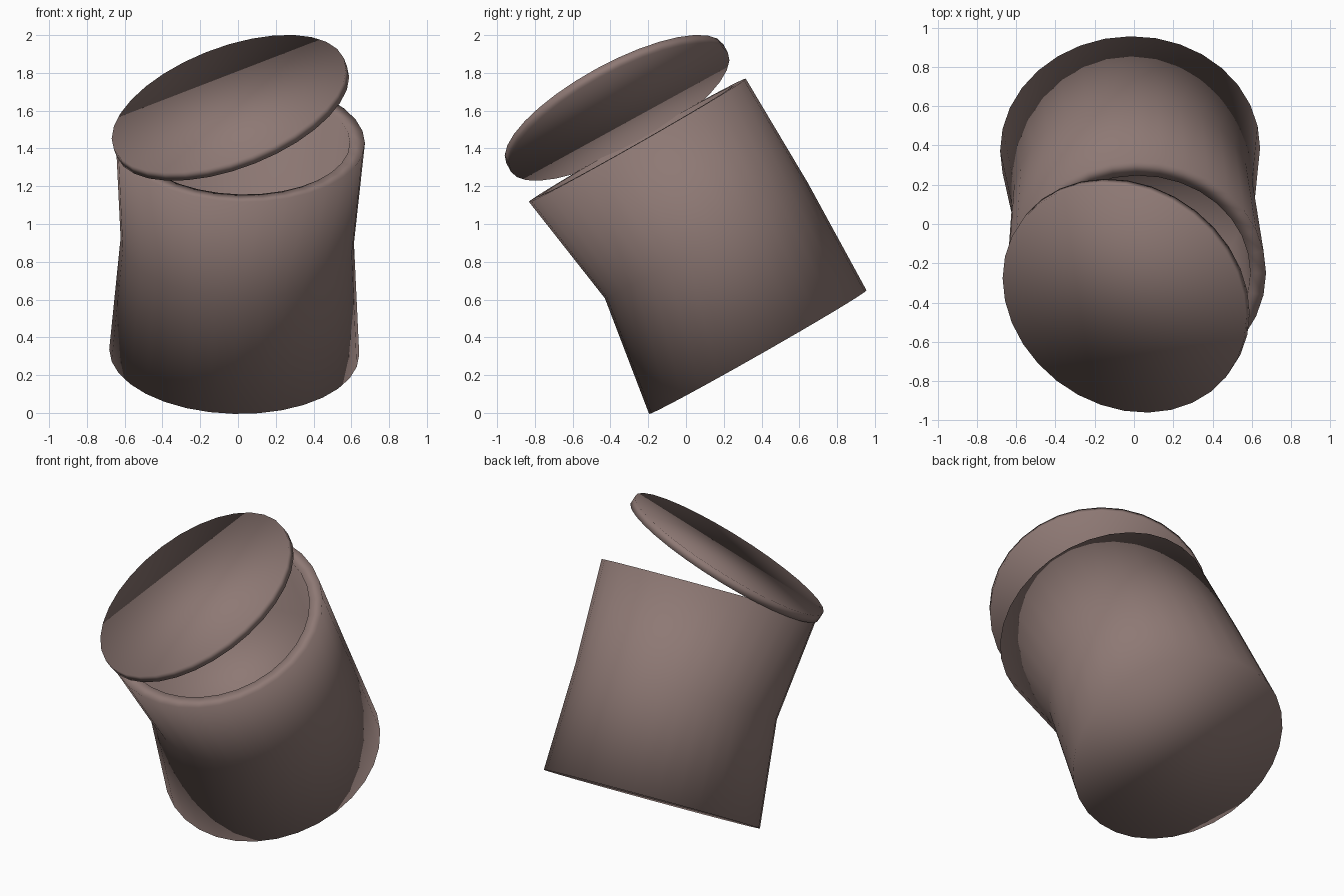
import bpy, bmesh, math
from mathutils import Matrix, Vector

if "Cube" in bpy.data.objects:
    bpy.data.objects.remove(bpy.data.objects["Cube"])

SIDES = 32


def lathe(name, rings, matrix):
    """Stack rings (radius, height, y_shift) and cap both ends."""
    bm = bmesh.new()
    loops = []
    for r, z, dy in rings:
        loops.append([bm.verts.new((r * math.cos(a), r * math.sin(a) + dy, z))
                      for a in (2 * math.pi * i / SIDES for i in range(SIDES))])
    for lo, hi in zip(loops, loops[1:]):
        for i in range(SIDES):
            j = (i + 1) % SIDES
            bm.faces.new((lo[i], lo[j], hi[j], hi[i]))
    bm.faces.new(loops[0][::-1])
    bm.faces.new(loops[-1])
    bmesh.ops.recalc_face_normals(bm, faces=bm.faces)
    for f in bm.faces:
        f.smooth = True
    mesh = bpy.data.meshes.new(name)
    bm.to_mesh(mesh)
    bm.free()
    obj = bpy.data.objects.new(name, mesh)
    bpy.context.collection.objects.link(obj)
    obj.matrix_world = matrix
    mat = bpy.data.materials.get("can_brown") or bpy.data.materials.new("can_brown")
    mat.diffuse_color = (0.27, 0.19, 0.175, 1)
    mat.use_nodes = True
    mat.node_tree.nodes["Principled BSDF"].inputs["Base Color"].default_value = mat.diffuse_color
    mesh.materials.append(mat)
    return obj


def facing(center, normal):
    """Place local z along the given normal, local x near world x."""
    z = Vector(normal).normalized()
    y = z.cross(Vector((1, 0, 0))).normalized()
    x = y.cross(z)
    rot = Matrix((x, y, z)).transposed().to_4x4()
    return Matrix.Translation(center) @ rot


# Leaning can: base, dented waist, rim, inner wall and inner floor
lathe("can_body", [
    (0.662, 0.0, 0.0),
    (0.618, 0.648, 0.055),
    (0.66, 1.29, 0.0),
    (0.58, 1.29, 0.0),
    (0.565, 0.61, 0.035),
], facing((-0.02, 0.38, 0.322), (0.025, -0.494, 0.869)))

# Loose lid tilted open over the rim
lathe("lid", [(0.655, -0.026, 0), (0.655, 0.026, 0)],
      facing((-0.04, -0.365, 1.615), (-0.32, -0.455, 0.83)))
